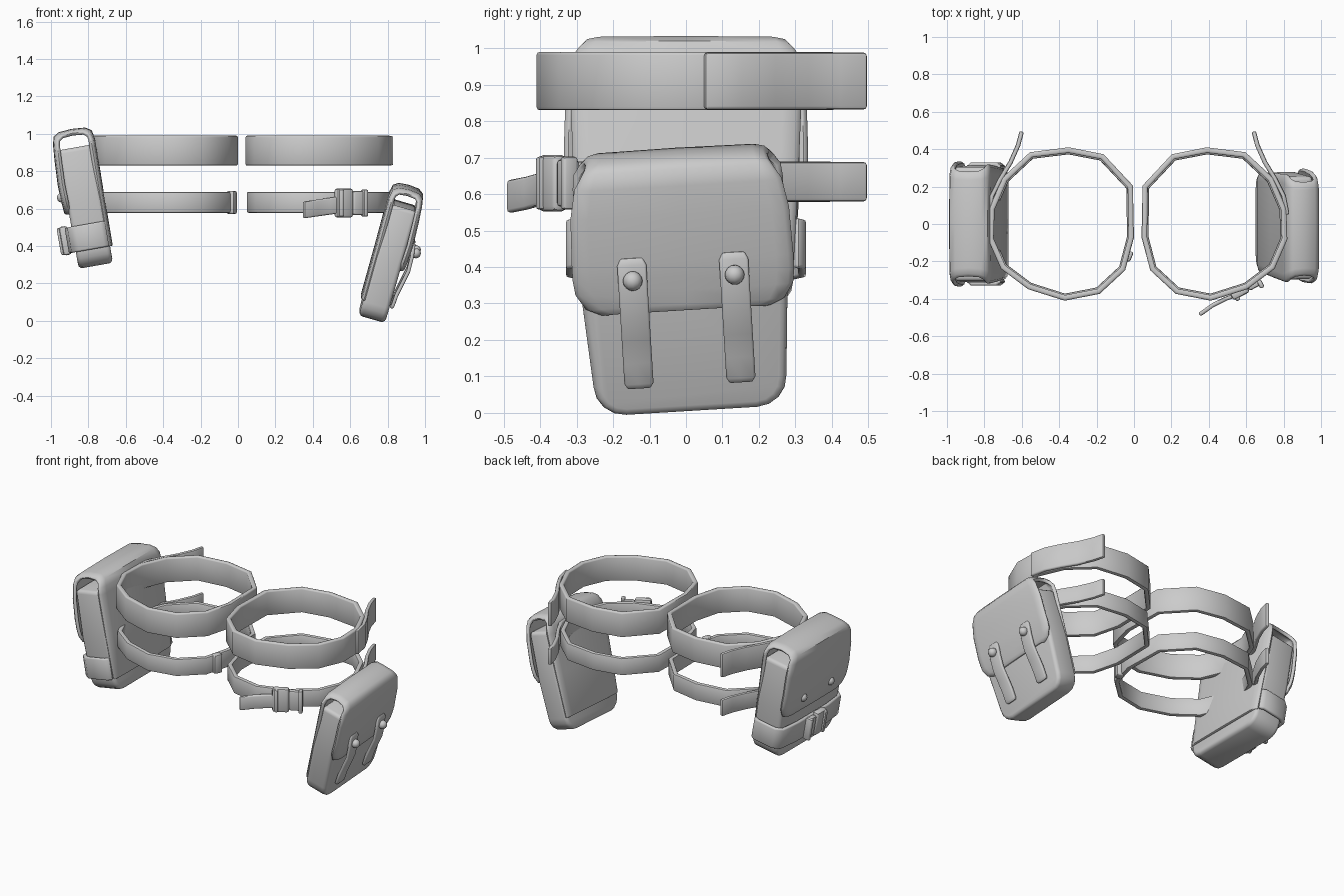
import bpy, bmesh
from math import radians, cos, sin, pi
from mathutils import Matrix, Vector

if "Cube" in bpy.data.objects:
    bpy.data.objects.remove(bpy.data.objects["Cube"])

grey = bpy.data.materials.new("plain grey")
grey.use_nodes = True
grey.diffuse_color = (0.6, 0.6, 0.6, 1)
grey.node_tree.nodes["Principled BSDF"].inputs["Base Color"].default_value = (0.6, 0.6, 0.6, 1)


def finish(name, bm, matrix=Matrix(), thick=0, bevel=0.006, segments=2):
    """Turn a bmesh into a smooth, softly bevelled object."""
    bmesh.ops.recalc_face_normals(bm, faces=bm.faces)
    mesh = bpy.data.meshes.new(name)
    bm.to_mesh(mesh)
    bm.free()
    mesh.materials.append(grey)
    obj = bpy.data.objects.new(name, mesh)
    bpy.context.collection.objects.link(obj)
    obj.matrix_world = matrix
    if thick:
        mod = obj.modifiers.new("thickness", 'SOLIDIFY')
        mod.thickness, mod.offset = thick, 0
    if bevel:
        mod = obj.modifiers.new("soft edges", 'BEVEL')
        mod.width, mod.segments = bevel, segments
        mod.limit_method, mod.angle_limit = 'ANGLE', radians(50)
    bpy.ops.object.select_all(action='DESELECT')
    obj.select_set(True)
    bpy.context.view_layer.objects.active = obj
    bpy.ops.object.convert(target='MESH')
    bpy.ops.object.shade_smooth_by_angle(angle=radians(45))
    return obj


def sheet(name, rows, thick, closed=False, matrix=Matrix(), bevel=0.006):
    """Cloth made of rows of points."""
    bm = bmesh.new()
    grid = [[bm.verts.new(p) for p in row] for row in rows]
    if closed:
        grid.append(grid[0])
    for a, b in zip(grid, grid[1:]):
        for i in range(len(a) - 1):
            bm.faces.new((a[i], a[i + 1], b[i + 1], b[i]))
    return finish(name, bm, matrix, thick, bevel)


def band(name, path, z0, z1, thick=0.03, closed=False, matrix=Matrix(), drop=0):
    """Upright strap along a plan path; drop lowers its far end."""
    n = len(path) - 1
    rows = [[(x, y, z - drop * i / n) for z in (z0, z1)] for i, (x, y) in enumerate(path)]
    return sheet(name, rows, thick, closed, matrix, 0.009)


def box(name, centre, size, matrix, bevel=0.01):
    bm = bmesh.new()
    bmesh.ops.create_cube(bm, size=1)
    bmesh.ops.scale(bm, vec=size, verts=bm.verts)
    bmesh.ops.translate(bm, vec=centre, verts=bm.verts)
    return finish(name, bm, matrix, 0, bevel)


def stud(name, centre, matrix):
    bm = bmesh.new()
    bmesh.ops.create_uvsphere(bm, u_segments=12, v_segments=8, radius=0.027)
    bmesh.ops.translate(bm, vec=centre, verts=bm.verts)
    finish(name, bm, matrix, bevel=0)


def buckle(name, matrix):
    """Side-release buckle: length on x, outward on y."""
    box(name + "_socket", (-0.045, 0, 0), (0.1, 0.045, 0.155), matrix, 0.014)
    box(name + "_plug", (0.045, 0, 0), (0.08, 0.035, 0.13), matrix, 0.012)
    for x in (-0.07, 0.075):
        box(name + "_bar", (x, 0.012, 0), (0.025, 0.045, 0.145), matrix, 0.008)


def pouch(side, matrix, half, depth, height):
    # Body: tapered outline with rounded lower corners, extruded through its depth
    r, top, low = 0.085, height - 0.1, half - 0.035
    outline = []
    for k in range(5):
        a = pi / 2 * k / 4
        outline.append((low - r + r * sin(a), r - r * cos(a)))
    outline += [(half - 0.018, top - 0.3), (half - 0.025, top)]
    outline += [(-y, z) for y, z in reversed(outline)]
    bm = bmesh.new()
    inner = depth - 0.012
    face = bm.faces.new([bm.verts.new((-inner, y, z)) for y, z in outline])
    ext = bmesh.ops.extrude_face_region(bm, geom=[face])
    moved = [v for v in ext["geom"] if isinstance(v, bmesh.types.BMVert)]
    bmesh.ops.translate(bm, vec=(2 * inner, 0, 0), verts=moved)
    finish(side + "_pouch_body", bm, matrix, 0, 0.022, 3)

    # Flap: rises up the back, loops over the open top and hangs in front
    d, h, end = depth - 0.004, height - 0.012, 0.3
    path = [(-d + 0.006, 0.09, half - 0.04), (-d + 0.004, height / 2, half - 0.025),
            (-d, h - 0.1, half - 0.015)]
    for k in range(7):
        a = pi * k / 6
        sx = (abs(cos(a)) ** 0.6) * (1 if k < 3 else -1)
        path.append((-d * sx if k != 3 else 0, h - 0.06 + 0.06 * sin(a) ** 0.6 if 0 < k < 6 else h - 0.06,
                     half - 0.02 - 0.035 * sin(a)))
    path += [(d + 0.006, h - 0.14, half - 0.004), (d + 0.012, h - 0.27, half),
             (d + 0.01, end + 0.1, half), (d + 0.008, end + 0.06, half - 0.005),
             (d + 0.005, end + 0.02, half - 0.03), (d + 0.002, end, half - 0.075)]
    columns = ((-1, 0.82), (-0.95, 0.95), (-0.85, 1), (0, 1.02), (0.85, 1), (0.95, 0.95), (1, 0.82))
    rows = [[(x * s, w * f, z - (1 - s) * 0.1 * (z > h - 0.05)) for f, s in columns]
            for x, z, w in path]
    sheet(side + "_pouch_flap", rows, 0.022, matrix=matrix)


# Thigh bands: the right set is the left set mirrored and shifted
ring = [(0.06, 0.2), (0.21, 0.36), (0.39, 0.395), (0.59, 0.37), (0.73, 0.24),
        (0.8, 0.08), (0.805, -0.08), (0.74, -0.23), (0.6, -0.335),
        (0.41, -0.395), (0.23, -0.36), (0.1, -0.24), (0.055, -0.07)]
tail = [(0.82, 0.05), (0.8, 0.15), (0.755, 0.24), (0.7, 0.33), (0.66, 0.42), (0.64, 0.495)]
for side, flip in (("left", False), ("right", True)):
    def place(points):
        return [(0.04 - x, y) if flip else (x, y) for x, y in points]
    for level, z0, z1, k in (("upper", 0.83, 0.99, 1), ("lower", 0.578, 0.69, 0.98)):
        small = [(0.42 + (x - 0.42) * k, y * k) for x, y in ring]
        band(f"{side}_{level}_thigh_band", place(small), z0, z1, closed=True)
        band(f"{side}_{level}_band_tail", place(tail), z0 + 0.002, z1 - 0.002, 0.024)

# Buckle and loose strap on the left lower band
buckle("left_band_buckle", Matrix.Translation((0.605, -0.345, 0.63))
       @ Matrix.Rotation(radians(28), 4, 'Z') @ Matrix.Rotation(pi, 4, 'Z')
       @ Matrix.Diagonal((-1, 1, 1, 1)))
band("left_buckle_strap", [(0.56, -0.375), (0.49, -0.4), (0.42, -0.435), (0.35, -0.485)],
     0.578, 0.668, 0.022, drop=0.03)

# Keeper loop on the right lower band
box("right_band_keeper", (0, 0, 0), (0.055, 0.045, 0.122),
    Matrix.Translation((-0.033, -0.17, 0.633)) @ Matrix.Rotation(radians(68), 4, 'Z'))

# Left pouch with two stud-fastened straps
left = (Matrix.Translation((0.715, 0.015, 0.02)) @ Matrix.Rotation(radians(3.5), 4, 'X')
        @ Matrix.Rotation(radians(16), 4, 'Y'))
pouch("left", left, 0.3, 0.085, 0.725)
for y in (-0.14, 0.14):
    course = [(0.098, 0.458, 0.03), (0.106, 0.44, 0.04), (0.115, 0.38, 0.04), (0.118, 0.3, 0.04),
              (0.105, 0.23, 0.04), (0.092, 0.16, 0.04), (0.088, 0.1, 0.04), (0.082, 0.085, 0.032)]
    sheet("left_pouch_strap", [[(x, y + f * w, z) for f in (-1, 0, 1)] for x, z, w in course],
          0.02, matrix=left)
    stud("left_pouch_stud", (0.13, y, 0.402), left)

# Right pouch with a buckled strap around its lower part
right = (Matrix.Translation((-0.76, 0, 0.295)) @ Matrix.Rotation(radians(-10), 4, 'Y')
         @ Matrix.Rotation(pi, 4, 'Z'))
pouch("right", right, 0.33, 0.105, 0.742)
half_strap = [(-0.085, 0.3), (-0.06, 0.318), (0.07, 0.318), (0.105, 0.29), (0.118, 0.15)]
strap = half_strap + [(x, -y) for x, y in reversed(half_strap)]
band("right_pouch_strap", strap, 0.09, 0.228, 0.024, matrix=right)
buckle("right_pouch_buckle", right @ Matrix.Translation((0.138, 0, 0.16))
       @ Matrix.Rotation(radians(-90), 4, 'Z'))
for y in (-0.14, 0.14):
    stud("right_pouch_stud", (0.115, y, 0.39), right)
